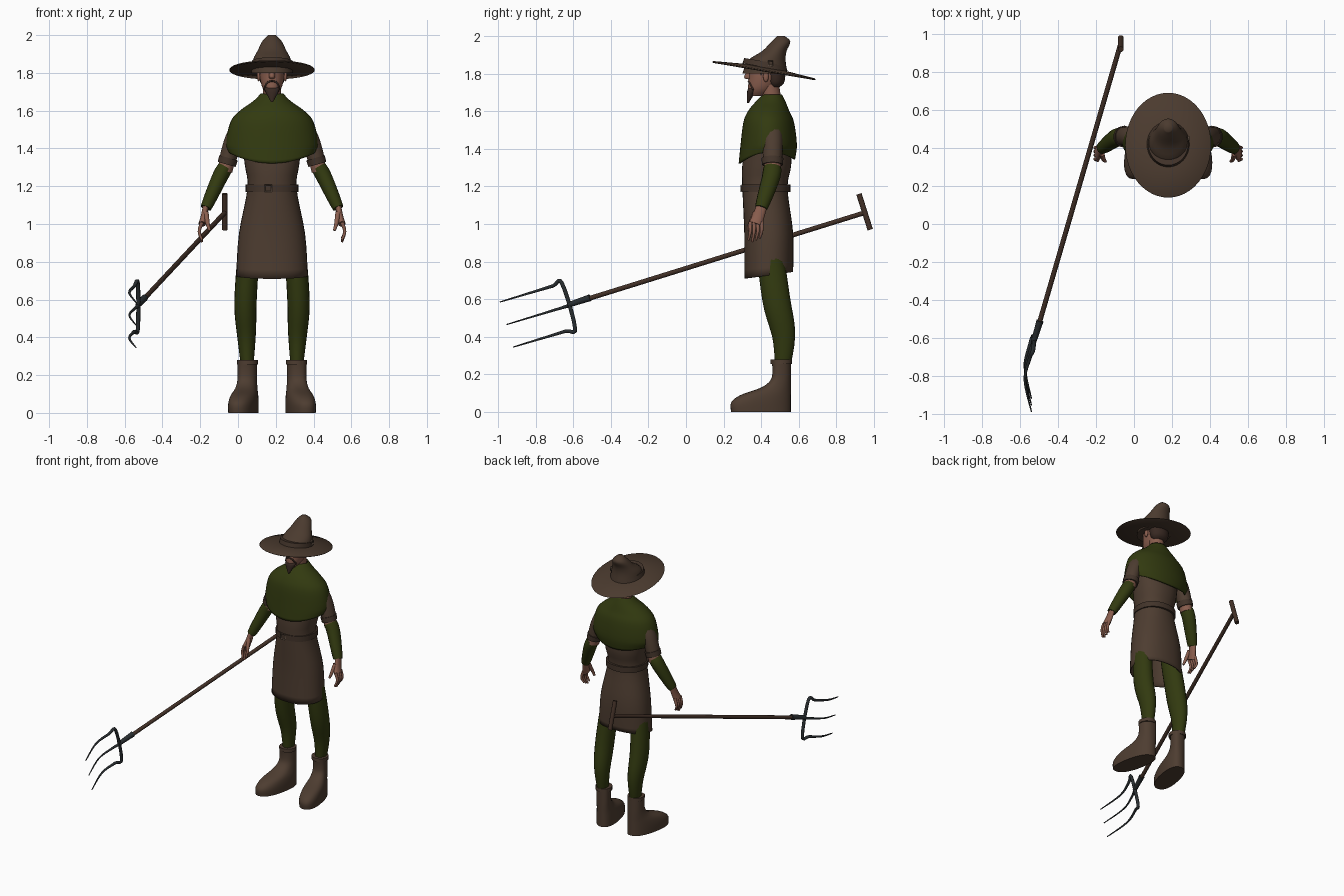
import bpy, bmesh, math
from mathutils import Matrix, Vector

cube = bpy.data.objects.get("Cube")
if cube:
    bpy.data.objects.remove(cube, do_unlink=True)

CENTRE = 0.18      # the figure stands to one side of the fork
SIDE, BACK = Vector((1, 0, 0)), Vector((0, 1, 0))
parts = []


def material(name, *rgb):
    mat = bpy.data.materials.new(name)
    mat.use_nodes = True
    mat.diffuse_color = (*rgb, 1)
    node = mat.node_tree.nodes["Principled BSDF"]
    node.inputs["Base Color"].default_value = (*rgb, 1)
    node.inputs["Roughness"].default_value = .8
    return mat


cloth = material("brown_cloth", .075, .046, .03)
felt = material("hat_felt", .07, .043, .028)
leather = material("dark_leather", .055, .034, .023)
green = material("moss_green", .032, .042, .005)
skin = material("skin", .25, .11, .075)
hair = material("dark_hair", .04, .022, .016)
wood = material("wood", .055, .03, .02)
iron = material("iron", .022, .027, .03)
metal = material("dull_buckle", .2, .14, .1)


def finish(name, mat, bm, centre=CENTRE):
    bmesh.ops.recalc_face_normals(bm, faces=bm.faces)
    mesh = bpy.data.meshes.new(name)
    bm.to_mesh(mesh)
    bm.free()
    mesh.materials.append(mat)
    ob = bpy.data.objects.new(name, mesh)
    ob.location.x = centre
    bpy.context.collection.objects.link(ob)
    parts.append(ob)
    return ob


def spline(rows, steps):
    """Catmull-Rom interpolation of points or section rows."""
    rows = [Vector(r) for r in rows]
    padded = [rows[0]] + rows + [rows[-1]]
    out = []
    for a, b, c, d in zip(padded, padded[1:], padded[2:], padded[3:]):
        for k in range(steps):
            t = k / steps
            out.append(b + (c - a) * (t / 2) + (a - b * 2.5 + c * 2 - d / 2) * t**2
                       + (b * 3 - a - c * 3 + d) * (t**3 / 2))
    return out + [rows[-1]]


def skin_rings(name, mat, rings, sides, caps, power=1, warp=None, centre=CENTRE):
    """Join elliptical rings, each given as middle and two half axes."""
    bm = bmesh.new()
    loops = []
    for middle, u, v in rings:
        loop = []
        for k in range(sides):
            angle = math.tau * k / sides
            c, s = (math.copysign(abs(f)**power, f) for f in (math.cos(angle), math.sin(angle)))
            p = middle + u * c + v * s
            loop.append(bm.verts.new(warp(*p) if warp else p))
        loops.append(loop)
    for low, high in zip(loops, loops[1:]):
        for k in range(sides):
            bm.faces.new((low[k - 1], low[k], high[k], high[k - 1]))
    if caps:
        bm.faces.new(loops[0])
        bm.faces.new(loops[-1])
    return finish(name, mat, bm, centre)


def loft(name, mat, rows, x=0, sides=32, steps=4, caps=True, **options):
    """Upright form from rows of height, y middle, depth radius, width radius."""
    rings = [(Vector((x, y, z)), BACK * depth, SIDE * width)
             for z, y, depth, width in spline(rows, steps)]
    return skin_rings(name, mat, rings, sides, caps, **options)


def tube(name, mat, points, start, end, bulge=0, squash=1, ref=BACK, sides=14, centre=CENTRE):
    """Tapered limb along a smooth path, optionally swelling in the middle."""
    pts = spline(points, 5)
    last = len(pts) - 1
    rings = []
    for i, p in enumerate(pts):
        t = i / last
        radius = start + (end - start) * t + bulge * math.sin(math.pi * t)
        along = (pts[min(i + 1, last)] - pts[max(i - 1, 0)]).normalized()
        u = (ref - along * ref.dot(along)).normalized()
        rings.append((p, u * radius, along.cross(u) * radius * squash))
    return skin_rings(name, mat, rings, sides, True, centre=centre)


def ball(name, mat, pos, size):
    bm = bmesh.new()
    bmesh.ops.create_uvsphere(bm, u_segments=12, v_segments=8, radius=1)
    bm.transform(Matrix.Translation(pos) @ Matrix.Diagonal((*size, 1)))
    finish(name, mat, bm)


def buckle(name, pos, size, spin):
    """Square metal frame standing upright."""
    bm = bmesh.new()
    bmesh.ops.create_grid(bm, x_segments=1, y_segments=1, size=size)
    bm.transform(Matrix.Translation(pos) @ Matrix.Rotation(spin, 4, "Z")
                 @ Matrix.Rotation(math.pi / 2, 4, "X"))
    finish(name, metal, bm).modifiers.new("frame", "WIREFRAME").thickness = .01


def shell(ob):
    ob.modifiers.new("thickness", "SOLIDIFY").thickness = .008


# Tunic with a hem that drops towards the front
shell(loft("tunic", cloth, [
    (.73, .44, .13, .19), (.95, .44, .13, .175), (1.19, .42, .12, .13),
    (1.32, .43, .13, .145), (1.5, .44, .11, .16), (1.6, .45, .07, .1)],
    caps=False, power=.9,
    warp=lambda x, y, z: (x, y, z + max(0, .82 - z) * (y - .46) * 1.5)))
loft("belt", leather, [(z, .425, .13, .14) for z in (1.17, 1.21)], steps=1, power=.9)
buckle("belt_buckle", (-.02, .295, 1.19), .02, 0)

# Shoulder cape, arched over the arms
shell(loft("cape", green, [
    (1.33, .43, .15, .23), (1.42, .44, .15, .245), (1.54, .44, .135, .22),
    (1.6, .44, .11, .17), (1.65, .45, .08, .1), (1.69, .46, .05, .06)],
    sides=40, caps=False,
    warp=lambda x, y, z: (x, y, z + max(0, 1.42 - z) * (x * x * 10 + (y - .4) * .8))))

# Neck and head
tube("neck", skin, [(0, .46, 1.64), (0, .44, 1.77)], .05, .05)
loft("head", skin, [(1.68, .38, .04, .02), (1.72, .4, .07, .05), (1.79, .425, .09, .066),
                    (1.87, .43, .1, .06)])
loft("nose", skin, [(1.83, .34, .01, .01), (1.78, .333, .024, .017), (1.77, .34, .01, .01)], sides=12)
loft("hair", hair, [(1.73, .475, .025, .045), (1.76, .475, .05, .065), (1.85, .47, .06, .073)])
loft("goatee", hair, [(1.645, .33, .005, .005), (1.71, .35, .024, .04), (1.725, .36, .02, .03)],
     sides=14)

# Hat: the brim and band slope down to the back
def slope(x, y, z):
    return x, y, z - (y - .415) * .17


loft("hat_brim", felt, [
    (1.815 + lift, .415, size, size * .82) for size, lift in
    ((.05, 0), (.27, -.004), (.276, 0), (.27, .006), (.1, .02))], sides=48, steps=1, warp=slope)
loft("hat_crown", felt, [(1.8, .42, .12, .11), (1.87, .43, .1, .1), (1.92, .47, .065, .075),
                         (1.97, .505, .05, .05), (2, .505, .02, .02)])
loft("hat_band", leather, [(1.835, .42, .12, .112), (1.865, .42, .11, .105)], steps=1, warp=slope)
buckle("hat_buckle", (.107, .45, 1.855), .014, math.pi / 2)

# Paired parts, built once per side
for s, label in ((1, "left"), (-1, "right")):
    def limb(name, mat, points, *radii, **options):
        points = [(s * x, y, z) for x, y, z in points]
        tube(f"{label}_{name}", mat, points, *radii, **options)

    # Face
    limb("eyebrow", hair, [(.01, .333, 1.822), (.035, .346, 1.832), (.055, .366, 1.828)], .005, .004)
    limb("moustache", hair, [(0, .333, 1.758), (.025, .34, 1.748), (.042, .357, 1.715)], .005, .005)
    limb("sideburn", hair, [(.058, .405, 1.775), (.06, .4, 1.84)], .008, .016, squash=.5)
    ball(label + "_eye", hair, (s * .028, .343, 1.81), (.01, .005, .004))
    ball(label + "_ear", skin, (s * .07, .425, 1.785), (.01, .015, .03))

    # Arm and hand
    limb("sleeve", cloth, [(.13, .45, 1.55), (.2, .46, 1.45), (.24, .46, 1.32)], .06, .05, squash=.9)
    limb("sleeve_cuff", leather, [(.23, .46, 1.35), (.24, .46, 1.315)], .058, .056, squash=.9)
    limb("elbow", skin, [(.235, .46, 1.34), (.25, .46, 1.28)], .046, .046, squash=.9)
    limb("forearm", green, [(.247, .46, 1.3), (.28, .45, 1.24), (.35, .4, 1.085)],
         .047, .033, .008, squash=.88)
    limb("palm", skin, [(.35, .405, 1.1), (.36, .385, 1.04), (.37, .37, 1)], .028, .036, squash=.55)
    limb("thumb", skin, [(.35, .37, 1.06), (.34, .34, 1), (.33, .33, .965)], .015, .007)
    for k in range(4):
        y = .342 + .02 * k
        tip = .905 + .01 * abs(k - 1)
        limb(f"finger_{k + 1}", skin, [(.37, y, 1.01), (.385, y, .96), (.37, y - .01, tip)], .011, .006)

    # Leg
    limb("leg", green, [(.12, .44, .9), (.14, .48, .6), (.135, .52, .4), (.13, .51, .2)],
         .07, .03, .02, squash=.8, sides=20)

    # Boot with a fixed heel line, a running toe line and toes turned out
    heel = .558
    outline = [(0, .24), (.05, .24), (.09, .29), (.13, .4), (.17, .45), (.22, .46), (.28, .455)]
    boot = [(z, (toe + heel) / 2, (heel - toe) / 2, .04 + (heel - toe) * .1) for z, toe in outline]
    loft(label + "_boot", cloth, boot, x=s * .13, power=.85,
         warp=lambda x, y, z: (x + s * (.51 - y) * .19, y, z))
    limb("boot_rim", cloth, [(.13, .507, .255), (.13, .507, .28)], .057, .057)


# Pitchfork: handle, grip, socket and three bowed tines
def fork(name, mat, points, *radii):
    tube(name, mat, points, *radii, ref=SIDE, centre=0)


def tine(row):
    root = Vector((-.53, -.625 - .035 * row, .565 + .12 * row))
    return [root + Vector((-.04 * math.sin(math.pi * t) - .01 * t, -.33 * t, -.1 * t))
            for t in (0, .15, .5, 1)]


fork("fork_handle", wood, [(-.07, .95, 1.06), (-.51, -.56, .59)], .013, .013)
fork("fork_grip", wood, [(-.07, .92, 1.16), (-.07, .98, .97)], .015, .015)
fork("fork_socket", iron, [(-.495, -.51, .608), (-.53, -.625, .57)], .019, .014)
fork("outer_tines", iron, tine(1)[::-1] + tine(-1), .003, .003, .008)
fork("middle_tine", iron, tine(0), .01, .003)

# Soft shading with crisp rims
bpy.ops.object.select_all(action="DESELECT")
for ob in parts:
    ob.select_set(True)
bpy.context.view_layer.objects.active = parts[0]
bpy.ops.object.shade_smooth_by_angle(angle=math.radians(50))
